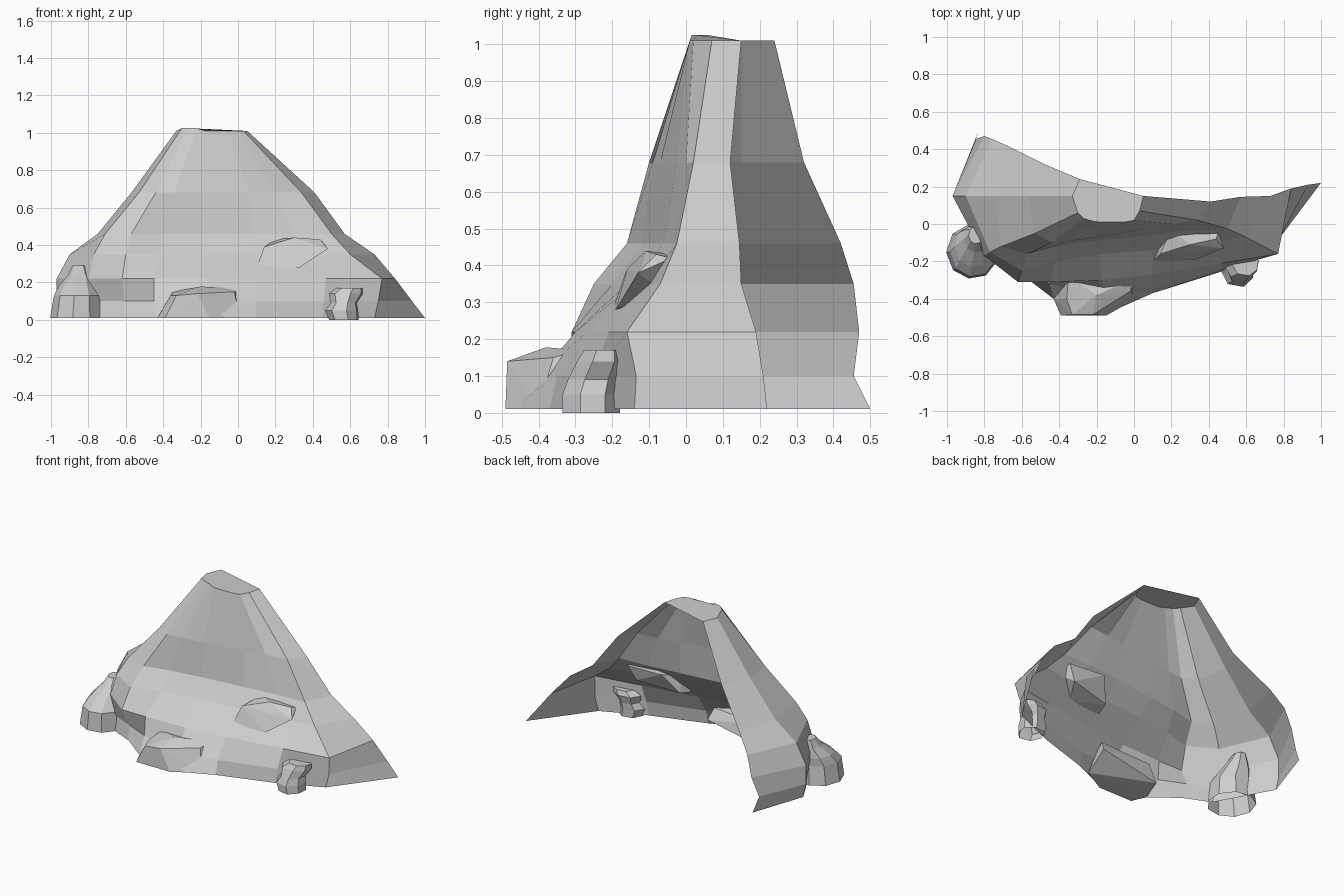
import bpy
import bmesh
import math
import random

random.seed(4)

cube = bpy.data.objects.get("Cube")
if cube:
    bpy.data.objects.remove(cube, do_unlink=True)

stone = bpy.data.materials.new("grey_stone")
stone.use_nodes = True
grey = (0.62, 0.62, 0.62, 1.0)
stone.diffuse_color = grey
stone.node_tree.nodes["Principled BSDF"].inputs["Base Color"].default_value = grey


def finish(name, bm):
    """Turn a bmesh into a flat shaded stone object."""
    mesh = bpy.data.meshes.new(name)
    bm.to_mesh(mesh)
    bm.free()
    mesh.materials.append(stone)
    obj = bpy.data.objects.new(name, mesh)
    bpy.context.collection.objects.link(obj)
    return obj


def skin(name, rings, wrap):
    """Bridge neighbouring rings with quads and cap the top; the foot stays open."""
    bm = bmesh.new()
    rows = [[bm.verts.new(p) for p in ring] for ring in rings]
    for low, high in zip(rows, rows[1:]):
        count = len(low)
        for j in range(count if wrap else count - 1):
            k = (j + 1) % count
            bm.faces.new((low[j], low[k], high[k], high[j]))
    bm.faces.new(rows[-1])
    return finish(name, bm)


def boulder(name, sides, layers, rough):
    """Stacked uneven rings: each layer is x, y, z, x radius, y radius."""
    wobble = [1 - rough * random.random() for _ in range(sides)]
    rings = []
    for x, y, z, rx, ry in layers:
        ring = []
        for j, w in enumerate(wobble):
            a = math.tau * (j + 0.5) / sides
            ring.append((x + rx * w * math.cos(a), y + ry * w * math.sin(a), z))
        rings.append(ring)
    return skin(name, rings, wrap=True)


def outcrop(name, corners):
    """Chiselled slab: the convex hull of its corners."""
    bm = bmesh.new()
    for p in corners:
        bm.verts.new(p)
    hull = bmesh.ops.convex_hull(bm, input=bm.verts)
    spare = {g for g in hull["geom_interior"] if isinstance(g, bmesh.types.BMVert)}
    bmesh.ops.delete(bm, geom=list(spare), context="VERTS")
    bmesh.ops.recalc_face_normals(bm, faces=bm.faces)
    return finish(name, bm)


# Mountain shell: contour lines from the back right edge, round the front,
# to the back left edge
contours = {
    0.01: [(-.83, .5), (-.95, .15), (-.76, -.2), (-.6, -.27), (-.43, -.4),
           (-.15, -.48), (.1, -.37), (.45, -.26), (.73, -.14), (1, .22)],
    0.1: [(-.845, .455), (-.97, .15), (-.77, -.18), (-.61, -.25), (-.45, -.32),
          (-.15, -.4), (.1, -.35), (.46, -.25), (.75, -.135), (.93, .21)],
    0.22: [(-.8, .47), (-.97, .15), (-.8, -.17), (-.62, -.31), (-.45, -.31),
           (-.17, -.3), (.1, -.27), (.47, -.21), (.77, -.16), (.84, .19)],
    0.35: [(-.76, .455), (-.9, .15), (-.77, -.15), (-.6, -.25), (-.42, -.2),
           (-.18, -.16), (.1, -.14), (.42, -.1), (.6, -.07), (.73, .15)],
    0.46: [(-.68, .42), (-.75, .15), (-.71, -.12), (-.57, -.16), (-.4, -.12),
           (-.2, -.09), (.08, -.06), (.3, -.035), (.5, -.025), (.57, .145)],
    0.68: [(-.48, .32), (-.57, .15), (-.53, -.05), (-.44, -.1), (-.34, -.09),
           (-.2, -.07), (.06, -.025), (.2, 0), (.34, .02), (.41, .12)],
    1.01: [(-.29, .24), (-.33, .15), (-.3, .06), (-.27, .03), (-.22, .015),
           (-.18, .01), (-.05, .01), (0, .02), (.03, .07), (.05, .15)],
}
rings = [[(x, y, z) for x, y in line] for z, line in contours.items()]
# The summit leans up a little towards the front right
rings[-1] = [(x, y, z + (0.015 if x < -.2 and y < .1 else 0)) for x, y, z in rings[-1]]
skin("mountain_shell", rings, wrap=False)

# Loose rocks at the foot
boulder("right_foot_rock", 9, [
    (-.86, -.15, .01, .145, .155),
    (-.855, -.15, .13, .13, .145),
    (-.855, -.12, .18, .105, .12),
    (-.845, -.08, .24, .065, .08),
    (-.845, -.06, .29, .04, .05),
], rough=.08)
boulder("left_foot_rock", 7, [
    (.57, -.255, 0, .085, .085),
    (.56, -.255, .05, .095, .085),
    (.57, -.245, .09, .075, .08),
    (.58, -.225, .14, .1, .075),
    (.6, -.22, .17, .075, .06),
], rough=.15)

# Low slab jutting from the front foot
outcrop("front_slab", [
    (-.43, -.4, .01), (-.39, -.49, .01), (-.15, -.49, .01), (.01, -.4, .01),
    (-.36, -.4, .13), (-.33, -.485, .13), (-.22, -.485, .14), (-.02, -.36, .15),
    (-.35, -.28, .15), (-.2, -.38, .178), (0, -.29, .17), (.02, -.25, .1),
    (-.38, -.25, .02),
])

# Ledge high on the front left flank
outcrop("upper_ledge", [
    (.1, -.2, .28), (.33, -.19, .28), (.48, -.13, .38), (.44, -.08, .43),
    (.3, -.11, .44), (.14, -.16, .39), (.2, -.03, .43), (.45, -.04, .42),
    (.12, -.11, .3), (.4, -.06, .33),
])
